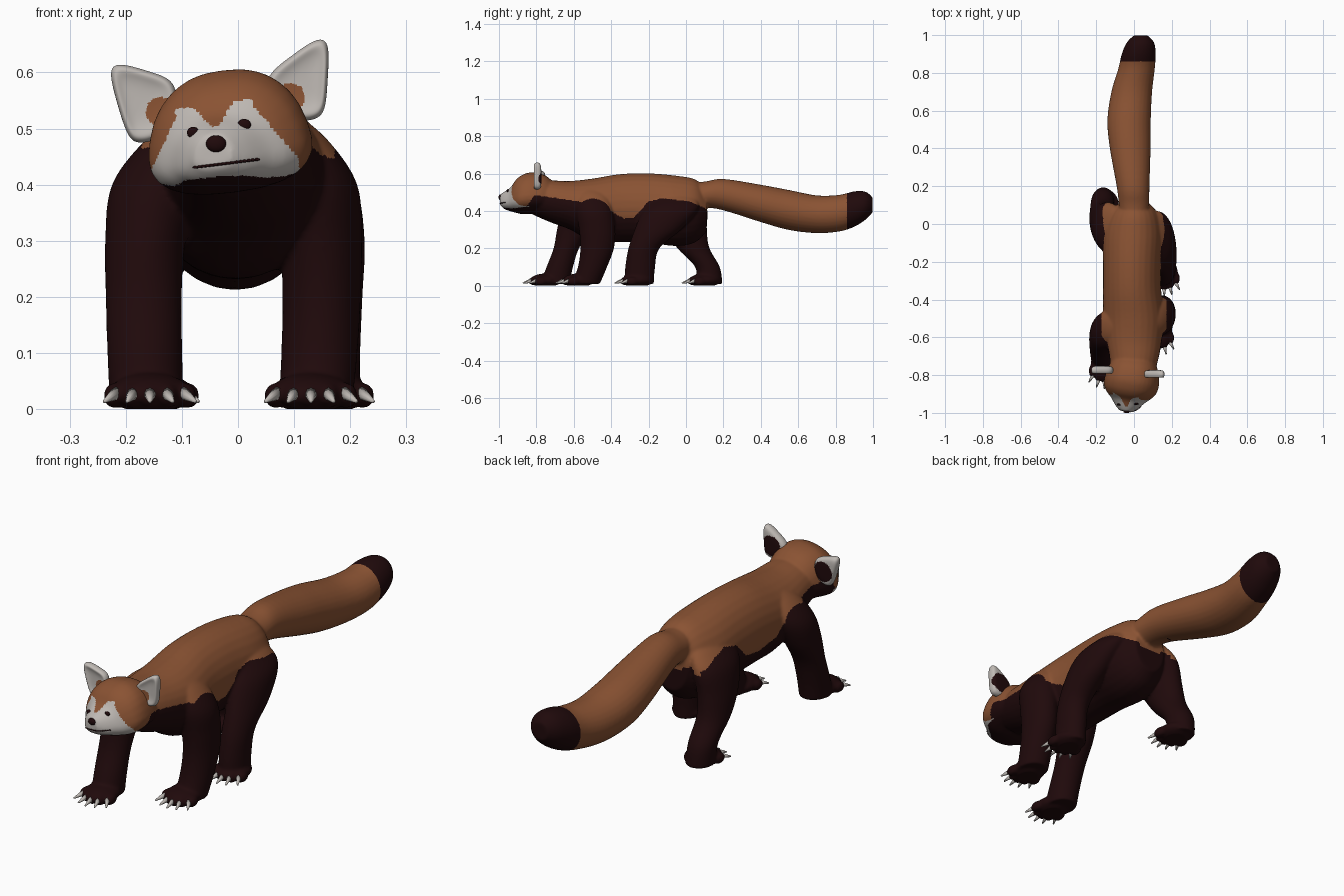
import bpy, bmesh, math
from mathutils import Matrix, Vector
from mathutils.bvhtree import BVHTree

if "Cube" in bpy.data.objects:
    bpy.data.objects.remove(bpy.data.objects["Cube"])

# ---- colours
def material(name, rgb):
    m = bpy.data.materials.new(name)
    m.diffuse_color = (*rgb, 1)
    m.use_nodes = True
    m.node_tree.nodes["Principled BSDF"].inputs["Base Color"].default_value = m.diffuse_color
    return m

RUST, DARK, CREAM = 0, 1, 2
MATS = [material("rust_fur", (0.255, 0.086, 0.033)),
        material("dark_fur", (0.014, 0.0028, 0.0033)),
        material("cream_fur", (0.52, 0.485, 0.455))]

# ---- helpers
def make_object(name, bm, colour=RUST):
    bmesh.ops.recalc_face_normals(bm, faces=bm.faces)
    me = bpy.data.meshes.new(name)
    bm.to_mesh(me)
    bm.free()
    ob = bpy.data.objects.new(name, me)
    bpy.context.collection.objects.link(ob)
    finish(ob, lambda c, n: colour)
    return ob

def finish(ob, rule):
    ob.data.materials.clear()
    for m in MATS:
        ob.data.materials.append(m)
    for p in ob.data.polygons:
        p.material_index = rule(p.center, p.normal)
        p.use_smooth = True

def bake(ob):
    dg = bpy.context.evaluated_depsgraph_get()
    me = bpy.data.meshes.new_from_object(ob.evaluated_get(dg))
    ob.modifiers.clear()
    ob.data = me

def skin(bm, rings):
    vs = [[bm.verts.new(p) for p in r] for r in rings]
    n = len(vs[0])
    for a, b in zip(vs, vs[1:]):
        for i in range(n):
            bm.faces.new((a[i], a[(i + 1) % n], b[(i + 1) % n], b[i]))
    bm.faces.new(vs[0][::-1])
    bm.faces.new(vs[-1])

def loft(bm, rows, axis, steps=5, n=28, frame=Matrix(), jowl=0):
    """Rows of (x, y, z, radius_a, radius_b), smoothly interpolated; jowl widens the low side."""
    rows = [Vector(r) for r in rows]
    pts = []
    for i in range(len(rows) - 1):
        p0, p1, p2, p3 = rows[max(i - 1, 0)], rows[i], rows[i + 1], rows[min(i + 2, len(rows) - 1)]
        for s in range(steps):
            t = s / steps
            pts.append(0.5 * (2 * p1 + (p2 - p0) * t + (2 * p0 - 5 * p1 + 4 * p2 - p3) * t * t
                              + (3 * p1 - p0 - 3 * p2 + p3) * t ** 3))
    pts.append(rows[-1])
    rings = []
    for x, y, z, a, b in pts:
        ring = []
        for k in range(n):
            c, s = math.cos(math.tau * k / n), math.sin(math.tau * k / n)
            if jowl:
                c, s = [math.copysign(abs(q) ** .8, q) for q in (c, s)]
            c, s = a * c * (1 - jowl * s), b * s
            ring.append(frame @ Vector((x + c, y, z + s) if axis == 'y' else (x + c, y + s, z)))
        rings.append(ring)
    skin(bm, rings)

def ball(bm, centre, radii):
    m = Matrix.Translation(centre) @ Matrix.Diagonal((*radii, 1))
    bmesh.ops.create_uvsphere(bm, u_segments=28, v_segments=16, radius=1, matrix=m)

def lerp_table(table, t):
    for (a, va), (b, vb) in zip(table, table[1:]):
        if t <= b:
            return va + (vb - va) * max(0, (t - a) / (b - a))
    return table[-1][1]

# ---- trunk and tail
bm = bmesh.new()
loft(bm, [(-.01, -.82, .47, .11, .09), (0, -.72, .45, .128, .113), (0, -.62, .43, .147, .13),
          (0, -.50, .405, .162, .168), (-.01, -.35, .415, .154, .182), (-.01, -.20, .415, .154, .186),
          (-.005, -.05, .40, .157, .188), (0, .05, .40, .13, .168), (0, .11, .40, .08, .11)], 'y')
loft(bm, [(0, 0, .48, .07, .07), (0, .1, .487, .08, .07), (-.005, .2, .487, .087, .084),
          (-.02, .4, .44, .108, .1), (-.026, .55, .405, .115, .107), (-.012, .7, .382, .108, .101),
          (.013, .82, .388, .097, .098), (.025, .9, .41, .09, .095), (.034, .96, .428, .073, .075),
          (.036, .998, .432, .038, .04)], 'y')

# ---- legs: rows from shoulder or hip down to the sole
LEGS = [
    [(.07, -.51, .53, .03, .05), (.10, -.50, .48, .06, .09), (.136, -.49, .40, .077, .10),
     (.148, -.475, .30, .073, .097), (.149, -.475, .20, .07, .09), (.145, -.50, .10, .068, .078),
     (.138, -.535, .01, .066, .075)],
    [(-.07, -.53, .53, .03, .05), (-.105, -.54, .48, .06, .09), (-.146, -.565, .40, .079, .10),
     (-.165, -.60, .30, .072, .09), (-.168, -.64, .20, .068, .068), (-.166, -.675, .10, .067, .071),
     (-.163, -.70, .01, .066, .078)],
    [(.07, -.06, .50, .04, .08), (.10, -.06, .46, .06, .12), (.135, -.085, .40, .075, .147),
     (.156, -.15, .30, .07, .125), (.16, -.225, .20, .062, .083), (.158, -.245, .10, .06, .08),
     (.157, -.25, .01, .06, .078)],
    [(-.07, -.03, .50, .04, .08), (-.10, -.03, .46, .06, .12), (-.135, -.02, .40, .075, .135),
     (-.16, 0, .30, .072, .112), (-.17, .04, .20, .066, .086), (-.167, .115, .10, .061, .066),
     (-.162, .125, .01, .06, .07)]]
FEET = [(.13, -.645), (-.157, -.82), (.16, -.33), (-.152, .03)]   # toe line
TOES = [(i * .032, .008 * i * i, i * .25) for i in (-2, -1, 0, 1, 2)]
for rows, (fx, fy) in zip(LEGS, FEET):
    loft(bm, rows, 'z')
    ball(bm, (fx, fy + .07, .029), (.073, .085, .036))
    for dx, dy, _ in TOES:
        ball(bm, (fx + dx, fy + dy + .01, .024), (.019, .034, .023))

# ---- head, tilted and turned slightly
HEAD = (Matrix.Translation((-.012, -.81, .495)) @ Matrix.Rotation(math.radians(-9), 4, 'Z')
        @ Matrix.Rotation(math.radians(-7), 4, 'Y'))
loft(bm, [(0, .12, -.02, .085, .06), (0, .06, -.002, .122, .095), (0, -.01, .002, .14, .108),
          (-.002, -.06, -.006, .138, .104), (-.004, -.095, -.016, .118, .089),
          (-.006, -.125, -.032, .088, .065), (-.008, -.16, -.038, .06, .048),
          (-.008, -.184, -.036, .034, .03)], 'y', frame=HEAD, jowl=.2)

# ---- fuse into one smooth body
body = make_object("body", bm)
rm = body.modifiers.new("fuse", 'REMESH')
rm.mode = 'VOXEL'
rm.voxel_size = .006
sm = body.modifiers.new("soften", 'SMOOTH')
sm.factor, sm.iterations = .5, 10
bake(body)
for v in body.data.vertices:
    v.co.z = max(v.co.z, 0)

# height of the dark underside along each flank
FUR_LEFT = [(-.87, .395), (-.81, .485), (-.57, .45), (-.43, .42), (-.38, .385), (-.33, .36),
            (-.28, .365), (-.2, .45), (-.13, .468), (.02, .45), (.11, .41)]
FUR_RIGHT = [(-.87, .395), (-.81, .485), (-.6, .465), (-.48, .43), (-.42, .37), (-.3, .35),
             (-.2, .37), (-.13, .445), (-.05, .465), (.03, .45), (.11, .41)]

def body_colour(c, n):
    if c.y > .86:
        return DARK
    if c.y > .11:
        return RUST if c.z > (.27 if c.y > .24 else .395) else DARK
    if c.y < -.835:                                   # face mask
        x, z = c.x + .035, c.z - .47
        u, v = x * .99 + z * .139, -x * .139 + z * .99
        if c.z < .397 or n.z < -.8:
            return DARK
        width = .135 - .065 * min(1, max(0, (v + .04) / .1))
        blaze = v > .035 and abs(u) < (v - .025) * .75
        if abs(u - .002) < width and v < .074 and not blaze:
            return CREAM
    elif c.y > -.72 and abs(c.x) > .172:              # outside of shoulders and hips
        return DARK
    return DARK if c.z < lerp_table(FUR_LEFT if c.x > 0 else FUR_RIGHT, c.y) else RUST

finish(body, body_colour)

# ---- eyes, nose and mouth set on the face surface
b = bmesh.new()
b.from_mesh(body.data)
tree = BVHTree.FromBMesh(b)
b.free()

def on_face(x, z):
    hit = tree.ray_cast(Vector((x, -2, z)), Vector((0, 1, 0)))[0]
    return hit if hit else Vector((x, -.93, z))

for name, x, z, r in (("right_eye", -.08, .493, (.011, .006, .010)),
                      ("left_eye", .011, .507, (.012, .006, .010)),
                      ("nose", -.039, .473, (.018, .010, .015))):
    bm = bmesh.new()
    ball(bm, on_face(x, z), r)
    make_object(name, bm, DARK)

bm = bmesh.new()
for i in range(16):
    ball(bm, on_face(-.075 + .108 * i / 15, .431 + .014 * i / 15), (.006, .003, .0025))
make_object("mouth", bm, DARK)

# ---- ears: cupped outlines with a dark back and a rust tuft at the base
def ear(name, outline, y, tuft, back):
    cx = sum(p[0] for p in outline) / len(outline)
    cz = sum(p[1] for p in outline) / len(outline)
    bm = bmesh.new()
    skin(bm, [[(cx + (px - cx) * s, y + dy, cz + (pz - cz) * s) for px, pz in outline]
              for s, dy in ((.35, -.010), (.7, -.013), (.95, -.02), (1.09, 0), (.97, .02), (.6, .024))])
    ob = make_object(name, bm)
    ob.modifiers.new("round", 'SUBSURF').levels = 3
    bake(ob)

    def colour(c, n):
        if n.y > .2 and math.dist((c.x, c.z), back) < .045:
            return DARK
        if n.y < .2 and math.dist((c.x, c.z), tuft) < .026:
            return RUST
        return CREAM
    finish(ob, colour)

ear("right_ear", [(-.112, .585), (-.155, .598), (-.205, .614), (-.23, .608), (-.215, .55),
                  (-.197, .49), (-.18, .474), (-.135, .485), (-.11, .53)], -.775, (-.138, .53), (-.16, .54))
ear("left_ear", [(.045, .59), (.10, .63), (.138, .658), (.162, .655), (.158, .59),
                 (.155, .535), (.14, .518), (.10, .515), (.06, .545)], -.797, (.093, .555), (.115, .575))

# ---- claws
for name, (fx, fy) in zip(("front_left", "front_right", "hind_left", "hind_right"), FEET):
    bm = bmesh.new()
    for dx, dy, turn in TOES:
        m = (Matrix.Translation((fx + dx * 1.1, fy + dy - .03, .021)) @ Matrix.Rotation(turn, 4, 'Z')
             @ Matrix.Rotation(math.radians(108), 4, 'X'))
        bmesh.ops.create_cone(bm, cap_ends=True, segments=10, radius1=.012, radius2=.003,
                              depth=.048, matrix=m)
    make_object(name + "_claws", bm, CREAM)
